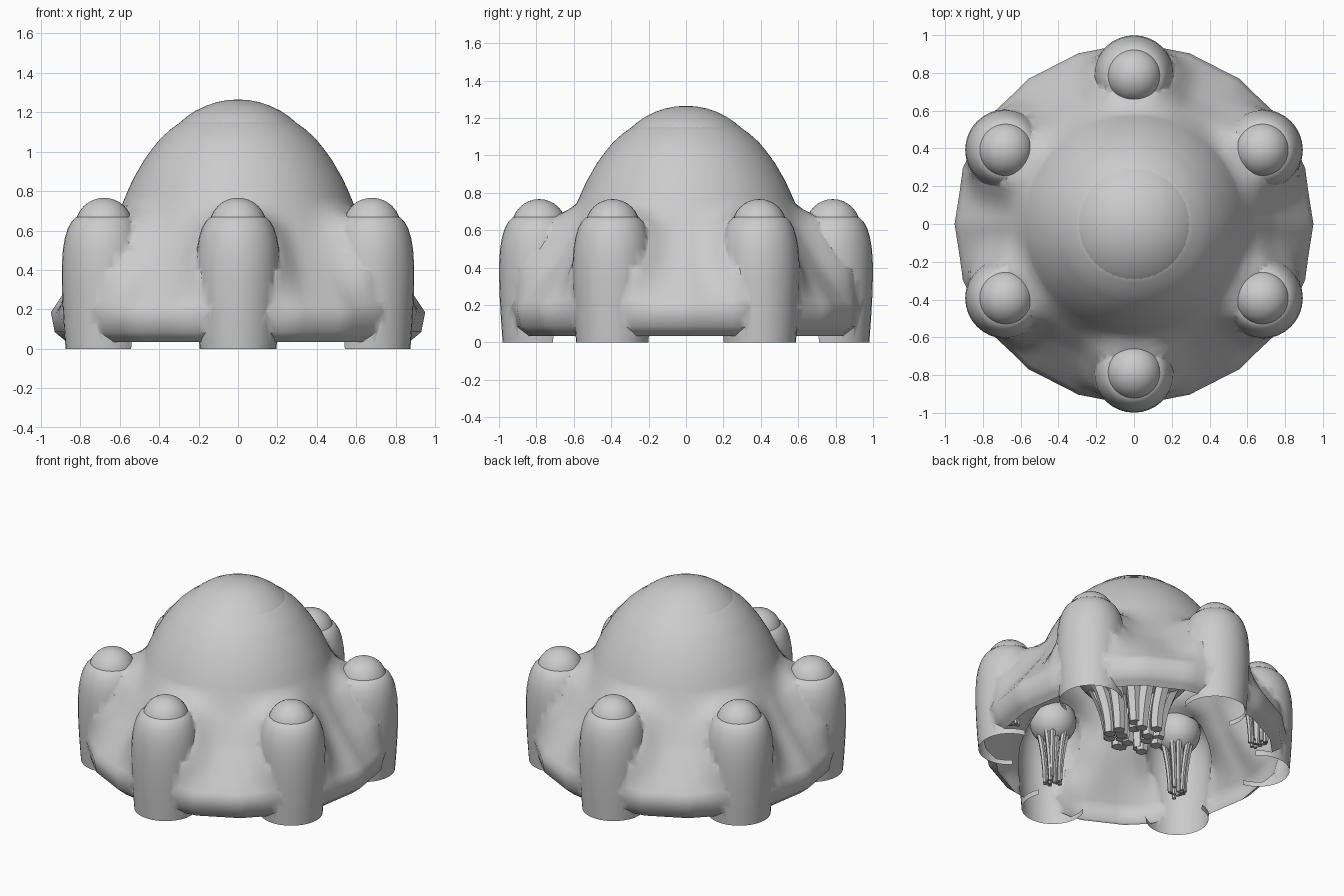
import bpy, bmesh, math, random
from mathutils import Vector

if "Cube" in bpy.data.objects:
    bpy.data.objects.remove(bpy.data.objects["Cube"])

random.seed(4)
grey = bpy.data.materials.new("pale_grey")
grey.diffuse_color = (0.6, 0.6, 0.6, 1)
grey.use_nodes = True
grey.node_tree.nodes["Principled BSDF"].inputs["Base Color"].default_value = grey.diffuse_color

POD_R = 0.785
PODS = [(POD_R * math.cos(math.radians(a)), POD_R * math.sin(math.radians(a)))
        for a in range(30, 390, 60)]


def finish(bm, name, recalc=True):
    if recalc:
        bmesh.ops.recalc_face_normals(bm, faces=bm.faces)
    me = bpy.data.meshes.new(name)
    bm.to_mesh(me)
    bm.free()
    me.materials.append(grey)
    ob = bpy.data.objects.new(name, me)
    bpy.context.collection.objects.link(ob)
    return ob


def smooth(ob, angle=50):
    bpy.ops.object.select_all(action='DESELECT')
    ob.select_set(True)
    bpy.context.view_layer.objects.active = ob
    bpy.ops.object.shade_smooth_by_angle(angle=math.radians(angle))


def skin_rings(bm, rings):
    """Join equal rings of points into a closed solid."""
    vs = [[bm.verts.new(p) for p in ring] for ring in rings]
    n = len(vs[0])
    for a, b in zip(vs, vs[1:]):
        for i in range(n):
            j = (i + 1) % n
            bm.faces.new((a[i], a[j], b[j], b[i]))
    bm.faces.new(vs[0][::-1])
    bm.faces.new(vs[-1])


def ramp(x, a, b):
    t = min(1, max(0, (x - a) / (b - a)))
    return t * t * (3 - 2 * t)


def body_point(r, z, ang):
    # twenty-sided rim that turns round towards the dome
    step = math.pi / 10
    facet = math.cos(step / 2) / math.cos(ang % step - step / 2)
    r *= 1 + (facet - 1) * (1 - ramp(z, 0.4, 0.72))
    x, y = r * math.cos(ang), r * math.sin(ang)
    # swelling where the skirt flows into the pods
    d = min(math.hypot(x - px, y - py) for px, py in PODS)
    w = min(1, max(0, 1 - (d - 0.18) / 0.18)) ** 2
    w *= ramp(z, 0.14, 0.36) * (1 - ramp(z, 0.56, 0.76)) * 0.10
    r += 0.7 * w
    return (r * math.cos(ang), r * math.sin(ang), z + 0.7 * w)


# Domed body with flared skirt
profile = [(.87, .035), (.93, .085), (.95, .185), (.9, .26), (.75, .46), (.635, .64),
           (.585, .74), (.56, .80), (.53, .865), (.475, .96), (.435, 1.015),
           (.39, 1.07), (.34, 1.115), (.28, 1.158), (.2, 1.17), (.03, 1.175)]
dense = []
for (r0, z0), (r1, z1) in zip(profile, profile[1:]):
    n = 6 if 0.25 < z0 < 0.6 else 2
    dense += [(r0 + (r1 - r0) * k / n, z0 + (z1 - z0) * k / n) for k in range(n)]
dense.append(profile[-1])
bm = bmesh.new()
SEG = 120
skin_rings(bm, [[body_point(r, z, 2 * math.pi * i / SEG) for i in range(SEG)]
                for r, z in dense])
shell = finish(bm, "shell")

# Six upright pods
pod_profile = [(.195, 0), (.204, .12), (.211, .24), (.214, .34), (.214, .42), (.209, .5),
               (.199, .56), (.184, .61), (.165, .645), (.142, .668), (.08, .685), (.02, .69)]
bm = bmesh.new()
for px, py in PODS:
    skin_rings(bm, [[(px + r * math.cos(2 * math.pi * i / 32),
                      py + r * math.sin(2 * math.pi * i / 32), z) for i in range(32)]
                    for r, z in pod_profile])
pods = finish(bm, "pods")

# Merge pods into the shell
mod = shell.modifiers.new("join_pods", 'BOOLEAN')
mod.operation = 'UNION'
mod.solver = 'EXACT'
mod.object = pods
bpy.ops.object.select_all(action='DESELECT')
shell.select_set(True)
bpy.context.view_layer.objects.active = shell
bpy.ops.object.modifier_apply(modifier=mod.name)
bpy.data.objects.remove(pods)

# Open the underside
bm = bmesh.new()
bm.from_mesh(shell.data)
bm.normal_update()
gone = []
for f in bm.faces:
    c = f.calc_center_median()
    low = max(v.co.z for v in f.verts) < 0.04
    if low and (f.normal.z < -0.9 or math.hypot(c.x, c.y) < 0.74):
        gone.append(f)
bmesh.ops.delete(bm, geom=gone, context='FACES')
bm.to_mesh(shell.data)
bm.free()
smooth(shell)


def ball(name, x, y, z, r, seg):
    bm = bmesh.new()
    bmesh.ops.create_uvsphere(bm, u_segments=seg, v_segments=seg // 2, radius=r)
    bmesh.ops.translate(bm, verts=bm.verts, vec=Vector((x, y, z)))
    smooth(finish(bm, name))


def tendrils(name, x, y, top, bottom, r_top, r_end, thick, count):
    """Hanging bundle of tapered strands gathered towards the bottom."""
    bm = bmesh.new()
    for k in range(count):
        a = 2 * math.pi * k / count + random.uniform(-.1, .1)
        inner = 1 if k % 3 else 0.6
        end = bottom + random.uniform(-.02, .03)
        twist = random.uniform(-.25, .25)
        rings = []
        for s in range(8):
            t = s / 7
            rad = inner * (r_end + (r_top - r_end) * (1 - t) ** 2)
            cx = x + rad * math.cos(a + twist * t)
            cy = y + rad * math.sin(a + twist * t)
            w = thick * (1 - 0.3 * t)
            rings.append([(cx + w * math.cos(math.pi * i / 3), cy + w * math.sin(math.pi * i / 3),
                           top + (end - top) * t) for i in range(6)])
        skin_rings(bm, rings)
    smooth(finish(bm, name), 40)


# Crown ball with its large tendril bundle
ball("crown_ball", 0, 0, 0.835, 0.43, 48)
tendrils("crown_tendrils", 0, 0, 0.62, 0.16, 0.29, 0.155, 0.055, 18)

# Pod balls with small tendril bundles
for i, (px, py) in enumerate(PODS):
    ball(f"pod_ball_{i + 1}", px, py, 0.62, 0.146, 32)
    tendrils(f"pod_tendrils_{i + 1}", px, py, 0.56, 0.18, 0.095, 0.05, 0.019, 14)
